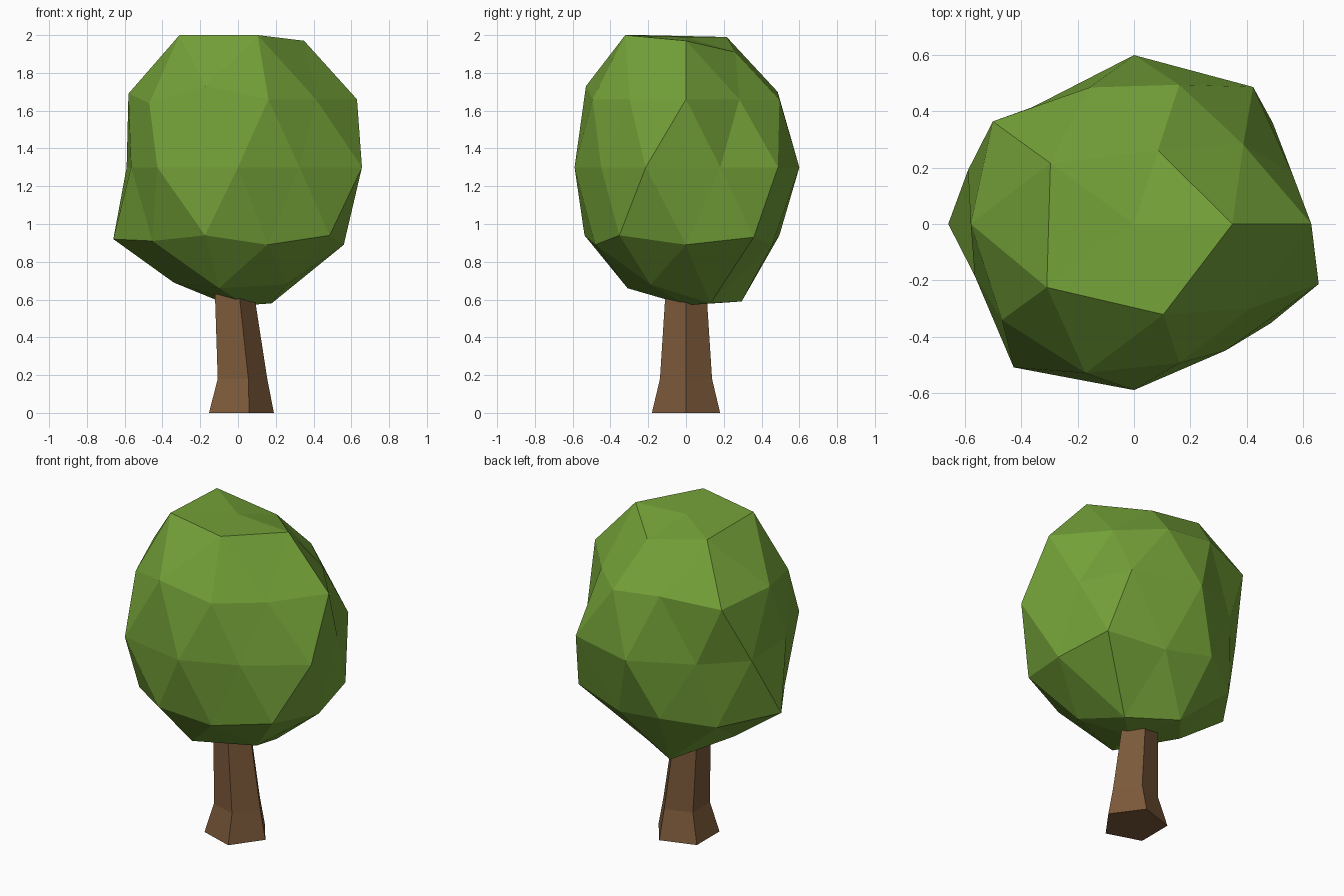
import bpy, bmesh
from math import cos, sin, radians, sqrt
from mathutils import Vector

cube = bpy.data.objects.get("Cube")
if cube:
    bpy.data.objects.remove(cube, do_unlink=True)


def make_material(name, colour):
    mat = bpy.data.materials.new(name)
    mat.use_nodes = True
    mat.diffuse_color = (*colour, 1)
    mat.node_tree.nodes["Principled BSDF"].inputs["Base Color"].default_value = (*colour, 1)
    return mat


def add_object(name, bm, mat):
    bmesh.ops.recalc_face_normals(bm, faces=bm.faces[:])
    mesh = bpy.data.meshes.new(name)
    bm.to_mesh(mesh)
    bm.free()
    mesh.materials.append(mat)
    obj = bpy.data.objects.new(name, mesh)
    bpy.context.collection.objects.link(obj)
    return obj


def polar(radius, degrees, z, centre_x=0.0):
    a = radians(degrees)
    return Vector((centre_x + radius * cos(a), radius * sin(a), z))


leaf_green = make_material("leaf green", (0.175, 0.36, 0.04))
bark_brown = make_material("bark brown", (0.2, 0.1, 0.042))

# Trunk: leaning five-sided column with a flared foot
trunk = bmesh.new()
rings = []
for radius, z, centre_x in ((0.19, 0, 0), (0.145, 0.18, 0.01), (0.118, 0.58, -0.025), (0.11, 0.72, -0.037)):
    rings.append([trunk.verts.new(polar(radius, 72 * i, z, centre_x)) for i in range(5)])
for low, high in zip(rings, rings[1:]):
    for i in range(5):
        j = (i + 1) % 5
        trunk.faces.new((low[i], low[j], high[j], high[i]))
trunk.faces.new(rings[0][::-1])
trunk.faces.new(rings[-1])
add_object("trunk", trunk, bark_brown)

# Crown: faceted ball, each ring pushed in or out to an uneven outline
# Ring: height on the unit ball, first angle, radii, heights
crown_rings = (
    (0.851, 0, (0.35, 0.275, 0.367, 0.383, 0.338), (1.97, 1.91, 1.99, 2.0, 2.0)),
    (0.526, 36, (0.48, 0.51, 0.58, 0.557, 0.51), (1.66, 1.7, 1.69, 1.73, 1.66)),
    (0.447, 0, (0.63, 0.52, 0.62, 0.58, 0.52), (1.66, 1.66, 1.66, 1.64, 1.66)),
    (0, 18, (0.59, 0.645, 0.6, 0.55, 0.62, 0.595, 0.665, 0.59, 0.555, 0.69), (1.3,) * 10),
    (-0.447, 36, (0.61, 0.52, 0.66, 0.565, 0.6), (0.93, 0.94, 0.92, 0.94, 0.94)),
    (-0.526, 0, (0.56, 0.48, 0.54, 0.56, 0.505), (0.89, 0.89, 0.89, 0.91, 0.89)),
    (-0.851, 36, (0.22, 0.31, 0.34, 0.325, 0.32), (0.58, 0.59, 0.69, 0.66, 0.68)),
    (-1, 0, (0.04,), (0.57,)),
    (1, 0, (0,), (1.99,)),
)
twists = {54: -5, 126: 5, 234: -4}

crown = bmesh.new()
bmesh.ops.create_icosphere(crown, subdivisions=2, radius=1)
moves = []
for height, start, radii, levels in crown_rings:
    flat = sqrt(1 - height * height)
    for i, (radius, z) in enumerate(zip(radii, levels)):
        angle = start + i * 360 / len(radii)
        aim = polar(flat, angle, height)
        vert = min(crown.verts, key=lambda v: (v.co - aim).length)
        twist = twists.get(angle, 0) if height == 0 else 0
        moves.append((vert, polar(radius, angle + twist, z)))
for vert, target in moves:
    vert.co = target
add_object("leaf_crown", crown, leaf_green)
